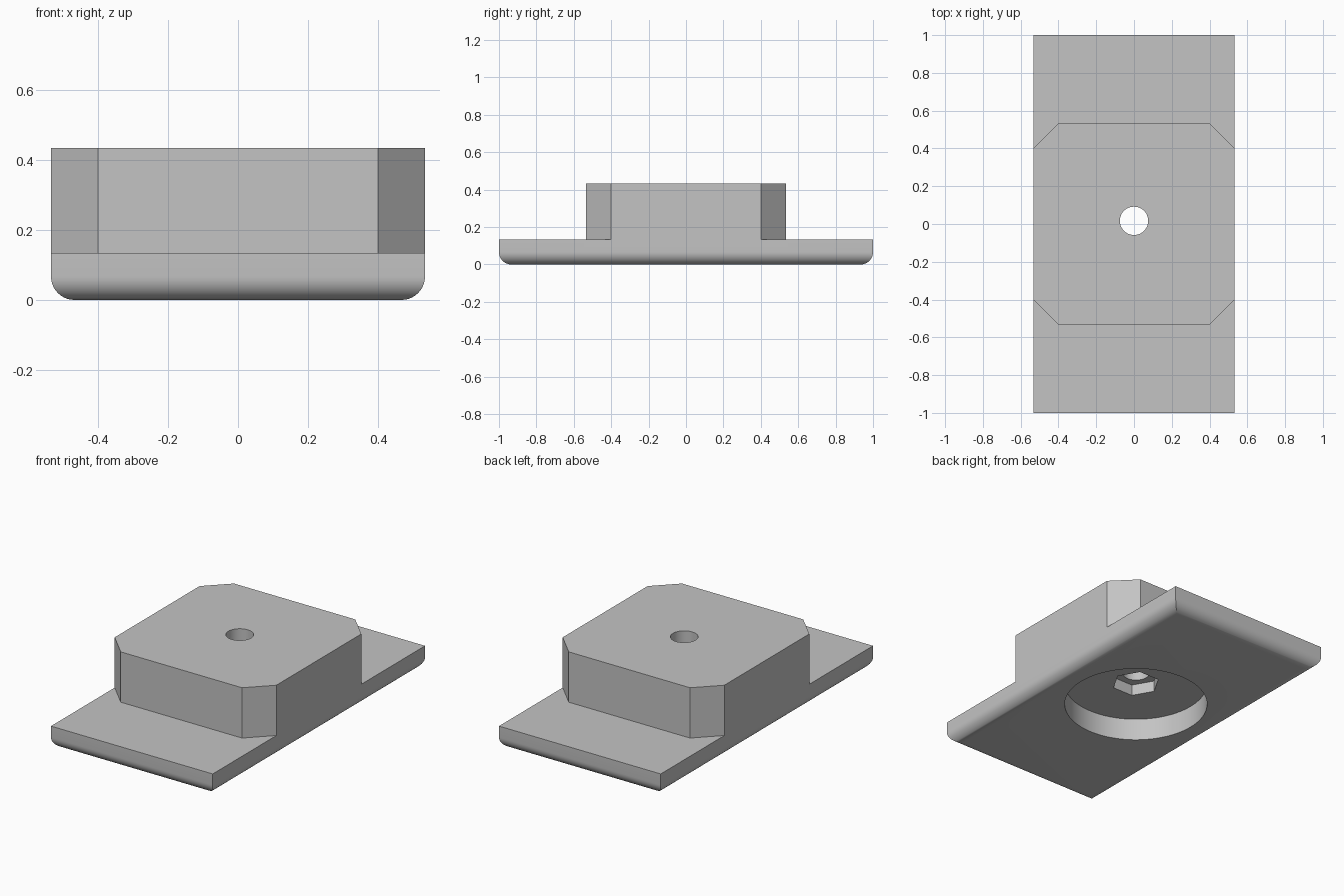
import bpy
import bmesh
import math

old = bpy.data.objects.get("Cube")
if old:
    bpy.data.objects.remove(old, do_unlink=True)

U = 1 / 15            # one design unit
HALF = 8 * U          # half width of plate and block
HOLE_Y = 0.25 * U     # bore axis sits slightly behind the middle

grey = bpy.data.materials.new("light grey")
grey.use_nodes = True
grey.diffuse_color = (0.55, 0.55, 0.55, 1)
grey.node_tree.nodes["Principled BSDF"].inputs["Base Color"].default_value = grey.diffuse_color


def prism(name, outline, z0, z1):
    """Extrude a flat outline from z0 up to z1."""
    bm = bmesh.new()
    face = bm.faces.new([bm.verts.new((x, y, z0)) for x, y in outline])
    top = bmesh.ops.extrude_face_region(bm, geom=[face])["geom"]
    bmesh.ops.translate(bm, vec=(0, 0, z1 - z0),
                        verts=[g for g in top if isinstance(g, bmesh.types.BMVert)])
    bmesh.ops.recalc_face_normals(bm, faces=bm.faces)
    mesh = bpy.data.meshes.new(name)
    bm.to_mesh(mesh)
    bm.free()
    mesh.materials.append(grey)
    obj = bpy.data.objects.new(name, mesh)
    bpy.context.collection.objects.link(obj)
    return obj


def ring(radius, sides):
    return [(radius * math.cos(math.tau * i / sides),
             HOLE_Y + radius * math.sin(math.tau * i / sides)) for i in range(sides)]


def box_outline(a, b):
    return [(-a, -b), (a, -b), (a, b), (-a, b)]


# Base plate with rounded lower edges
plate = prism("mounting_plate", box_outline(HALF, 1), 0, 2 * U)
bm = bmesh.new()
bm.from_mesh(plate.data)
low = [e for e in bm.edges if all(v.co.z < 0.001 for v in e.verts)]
bmesh.ops.bevel(bm, geom=low, offset=U, segments=10, profile=0.5, affect='EDGES')
bm.to_mesh(plate.data)
bm.free()

# Raised block with chamfered corners
c = HALF - 2 * U
corners = []
for sx, sy in ((1, 1), (-1, 1), (-1, -1), (1, -1)):
    pair = [(sx * HALF, sy * c), (sx * c, sy * HALF)]
    corners += pair if sx * sy > 0 else pair[::-1]
block = prism("raised_block", corners, 1.5 * U, 6.5 * U)

# Round recess, hexagonal nut pocket and through bore
tools = [
    (block, 'UNION'),
    (prism("round_recess_cutter", ring(6 * U, 96), -U, 2 * U), 'DIFFERENCE'),
    (prism("nut_pocket_cutter", ring(2 * U, 6), U, 3 * U), 'DIFFERENCE'),
    (prism("bore_cutter", ring(0.075, 48), U, 8 * U), 'DIFFERENCE'),
]
for tool, operation in tools:
    mod = plate.modifiers.new(tool.name, 'BOOLEAN')
    mod.object = tool
    mod.operation = operation
    mod.solver = 'EXACT'

# Bake the solid and drop the helpers
bpy.context.view_layer.update()
graph = bpy.context.evaluated_depsgraph_get()
solid = bpy.data.meshes.new_from_object(plate.evaluated_get(graph))
plate.modifiers.clear()
plate.data = solid
for tool, _ in tools:
    bpy.data.objects.remove(tool, do_unlink=True)

bpy.ops.object.select_all(action='DESELECT')
plate.select_set(True)
bpy.context.view_layer.objects.active = plate
bpy.ops.object.shade_smooth_by_angle(angle=math.radians(30))
